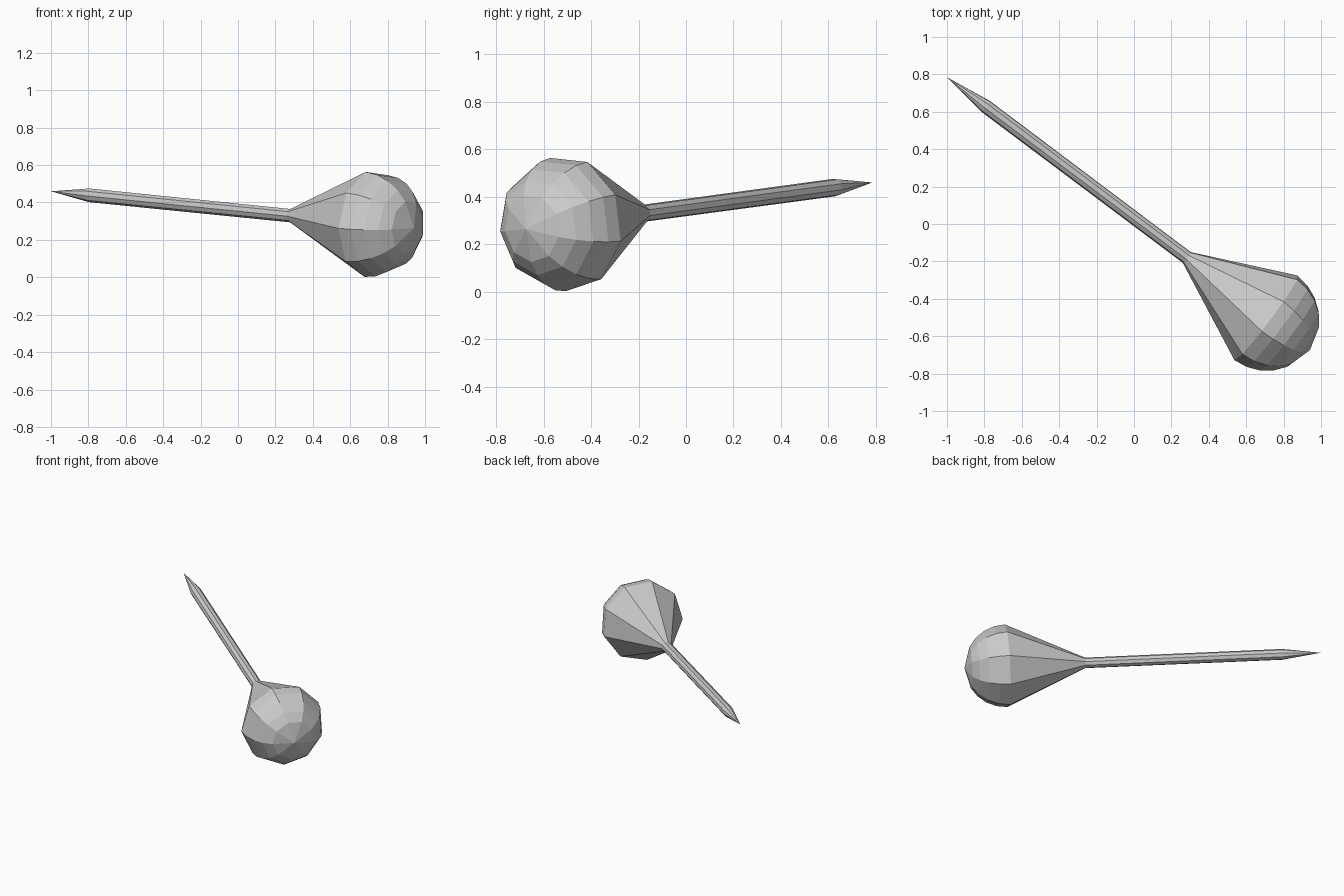
import bpy, bmesh
from math import cos, sin, radians
from mathutils import Vector

if "Cube" in bpy.data.objects:
    bpy.data.objects.remove(bpy.data.objects["Cube"])

SIDES, PHASE = 9, radians(-15)
R = 0.287
TIP = Vector((-1.0, 0.785, 0.46))
HUB = Vector((0.71, -0.5, 0.287))      # centre of the widest ring
LENGTH = (HUB - TIP).length
AXIS = (HUB - TIP).normalized()
SIDE = Vector((0, 0, 1)).cross(AXIS).normalized()
UP = AXIS.cross(SIDE)


def lathe(name, profile):
    """Flat-faced nine-sided turning along AXIS; profile = (distance from tip, radius)."""
    bm = bmesh.new()
    rings = []
    for t, r in profile:
        c = TIP + AXIS * t
        n = SIDES if r > 0 else 1
        ring = []
        for i in range(n):
            a = PHASE + radians(360 / SIDES) * i
            ring.append(bm.verts.new(c + (SIDE * cos(a) + UP * sin(a)) * r))
        rings.append(ring)
    for a, b in zip(rings, rings[1:]):
        for i in range(SIDES):
            j = (i + 1) % SIDES
            quad = [a[i % len(a)], a[j % len(a)], b[j % len(b)], b[i % len(b)]]
            bm.faces.new(list(dict.fromkeys(quad)))
    bmesh.ops.recalc_face_normals(bm, faces=bm.faces)
    me = bpy.data.meshes.new(name)
    bm.to_mesh(me)
    bm.free()
    ob = bpy.data.objects.new(name, me)
    bpy.context.collection.objects.link(ob)
    return ob


# One closed turning: pointed shaft, flaring neck, domed head
shaft = [(0, 0), (0.262, 0.0375), (1.61, 0.0365)]
dome = [(LENGTH + R * sin(radians(d)), R * cos(radians(d))) for d in (0, 15, 30, 45, 60)]
lathe("mallet_with_pointed_handle", shaft + dome + [(LENGTH + R * 1.01, 0)])
